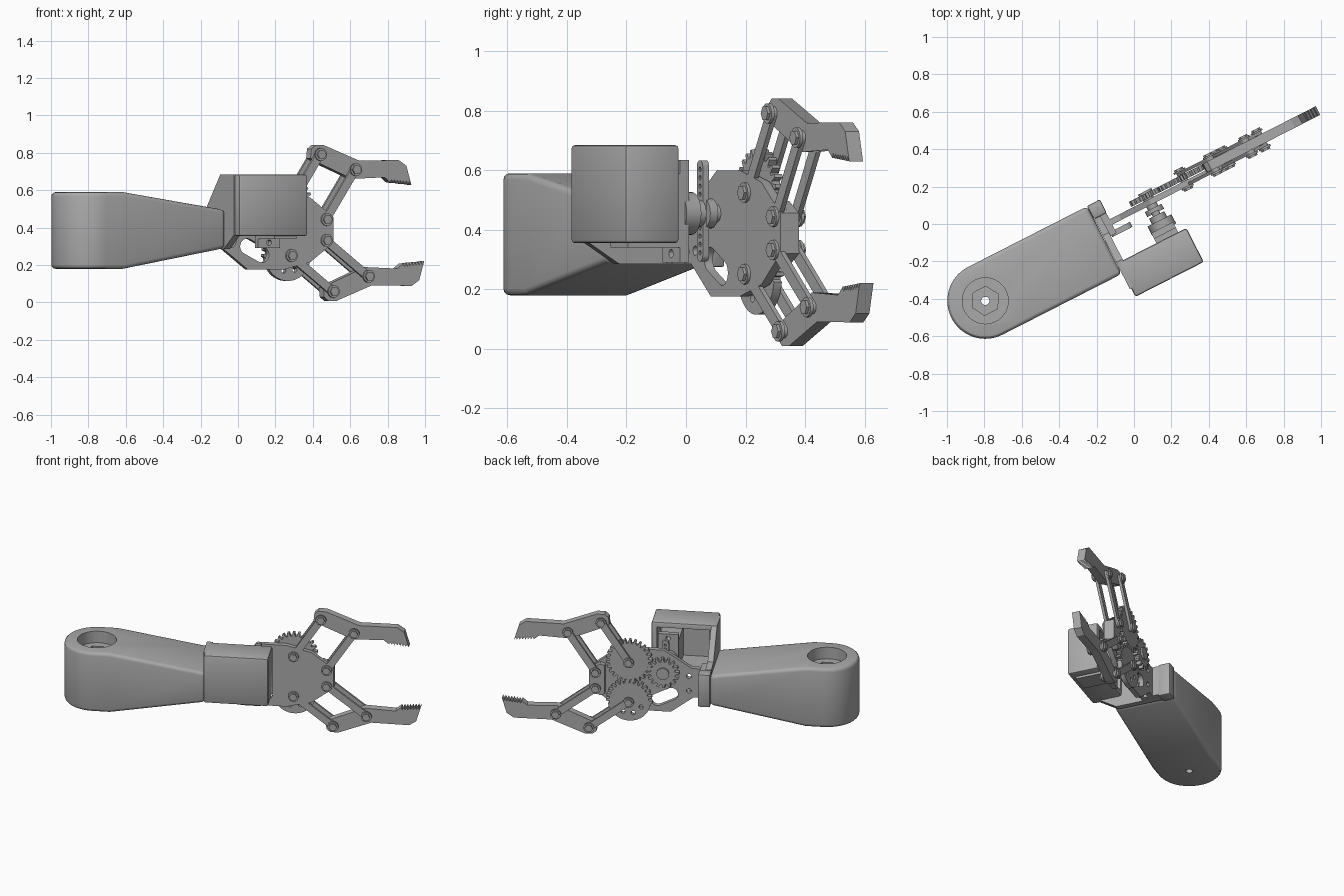
import bpy, bmesh
from math import sin, cos, pi, radians, atan2, hypot
from mathutils import Matrix, Vector

default = bpy.data.objects.get("Cube")
if default:
    bpy.data.objects.remove(default, do_unlink=True)

grey = bpy.data.materials.new("Machined Grey")
grey.use_nodes = True
grey.diffuse_color = (0.4, 0.4, 0.4, 1)
grey.node_tree.nodes["Principled BSDF"].inputs["Base Color"].default_value = (0.4, 0.4, 0.4, 1)

# The whole arm is built along local x, then turned about z
TURN = Matrix.Rotation(radians(27), 4, "Z")
parts = []


def make_object(name, bm):
    bmesh.ops.recalc_face_normals(bm, faces=bm.faces)
    mesh = bpy.data.meshes.new(name)
    bm.to_mesh(mesh)
    bm.free()
    mesh.materials.append(grey)
    obj = bpy.data.objects.new(name, mesh)
    obj.matrix_world = TURN
    bpy.context.collection.objects.link(obj)
    parts.append(obj)
    return obj


def prism_mesh(outline, start, end, axis="y"):
    """Extrude a 2D outline along one axis."""
    place = {"x": lambda a, b: (start, a, b),
             "y": lambda a, b: (a, start, b),
             "z": lambda a, b: (a, b, start)}[axis]
    bm = bmesh.new()
    face = bm.faces.new([bm.verts.new(place(a, b)) for a, b in outline])
    new = bmesh.ops.extrude_face_region(bm, geom=[face])["geom"]
    shift = Vector([(end - start) * (axis == k) for k in "xyz"])
    bmesh.ops.translate(bm, vec=shift, verts=[g for g in new if isinstance(g, bmesh.types.BMVert)])
    return bm


def prism(name, outline, start, end, axis="y"):
    return make_object(name, prism_mesh(outline, start, end, axis))


def circle(center, radius, sides=28, first=0.0, sweep=2 * pi, closed=True):
    steps = sides if closed else sides - 1
    return [(center[0] + radius * cos(first + sweep * i / steps),
             center[1] + radius * sin(first + sweep * i / steps)) for i in range(sides)]


def capsule(a, b, radius):
    ang = atan2(b[1] - a[1], b[0] - a[0])
    return (circle(b, radius, 10, ang - pi / 2, pi, False)
            + circle(a, radius, 10, ang + pi / 2, pi, False))


def rect(a0, a1, b0, b1):
    return [(a0, b0), (a1, b0), (a1, b1), (a0, b1)]


def apply_modifiers(obj):
    bpy.context.view_layer.objects.active = obj
    for mod in list(obj.modifiers):
        bpy.ops.object.modifier_apply(modifier=mod.name)


def bevel(obj, width, segments=3):
    mod = obj.modifiers.new("Round", "BEVEL")
    mod.width, mod.segments, mod.limit_method = width, segments, "ANGLE"
    mod.angle_limit = radians(40)
    apply_modifiers(obj)


def cut(obj, outline, start, end, axis="y"):
    cutter = prism("cutter", outline, start, end, axis)
    cutter.hide_render = True
    mod = obj.modifiers.new("Cut", "BOOLEAN")
    mod.operation, mod.object, mod.solver = "DIFFERENCE", cutter, "EXACT"
    apply_modifiers(obj)
    parts.remove(cutter)
    bpy.data.objects.remove(cutter, do_unlink=True)


# Tapered arm housing with a nut recess and a through hole
pivot = (-0.895, -0.005)
HALF, BEND, END = 0.203, -0.787, -0.18
plan = circle(pivot, HALF, 33, pi / 2, pi, False)
plan += [(END, pivot[1] - HALF), (END, pivot[1] + HALF)]
bm = prism_mesh(plan, 0.18, 0.59, "z")
bmesh.ops.bisect_plane(bm, geom=bm.verts[:] + bm.edges[:] + bm.faces[:],
                       plane_co=(BEND, 0, 0), plane_no=(1, 0, 0))
for v in bm.verts:
    if v.co.x > END - 0.01:
        v.co.z = 0.29 if v.co.z < 0.4 else 0.495
arm = make_object("arm_housing", bm)
bevel(arm, 0.022)
cut(arm, circle(pivot, 0.123, 40), 0.51, 0.7, "z")
cut(arm, circle(pivot, 0.078, 6), 0.47, 0.7, "z")
cut(arm, circle(pivot, 0.022, 20), 0.1, 0.7, "z")

# Motor box, open at the back, with the side wall that joins the arm
box = prism("motor_box", rect(-0.17, 0.24, 0.355, 0.685), -0.35, -0.146)
bevel(box, 0.012, 2)
cut(box, rect(-0.13, 0.205, 0.39, 0.65), -0.31, 0.0)
prism("side_wall", [(-0.3, 0.36), (-0.3, 0.684), (-0.14, 0.684), (0.02, 0.51), (0.12, 0.5),
                    (0.12, 0.285), (-0.18, 0.285)], -0.178, -0.14, "x")
mount = prism("mount_block", rect(-0.18, -0.103, 0.275, 0.5), 0.12, 0.2)
bevel(mount, 0.008, 2)
prism("mount_flange", rect(-0.15, -0.105, 0.285, 0.49), 0.0, 0.13)
lug = prism("mount_lug", capsule((-0.1, 0.326), (-0.05, 0.326), 0.036), -0.01, 0.02)
cut(lug, circle((-0.05, 0.326), 0.015, 16), -0.1, 0.1)

# Servo motor with its flange, shaft and perforated horn
shaft = (0.13, 0.455)
prism("servo_body", rect(0.06, 0.19, 0.34, 0.59), -0.315, -0.1)
flange = prism("servo_flange", rect(0.06, 0.19, 0.29, 0.635), -0.12, -0.085)
for z in (0.32, 0.605):
    cut(flange, circle((0.125, z), 0.015, 14), -0.2, 0)
prism("servo_collar", circle(shaft, 0.072), -0.1, -0.045)
prism("servo_shaft", circle(shaft, 0.045), -0.06, -0.012)
horn = prism("servo_horn", capsule((0.13, 0.315), (0.13, 0.612), 0.022), -0.014, 0.01)
for k in range(-5, 6):
    if abs(k) > 1:
        cut(horn, circle((0.13, 0.463 + k * 0.028), 0.008, 10), -0.1, 0.1)
prism("horn_hub", circle(shaft, 0.05), 0.0, 0.03)
prism("drive_spindle", circle(shaft, 0.03), 0.02, 0.13)

# Gripper base plate with slot and mounting holes
MID = 0.388
base = prism("base_plate", [(-0.125, 0.285), (-0.06, 0.285), (0.085, 0.176), (0.3, 0.176),
                            (0.46, 0.216), (0.6, 0.32), (0.6, 0.456), (0.46, 0.56), (0.3, 0.6),
                            (0.13, 0.6), (-0.05, 0.485), (-0.125, 0.485)], 0.05, 0.082)
cut(base, capsule((0.08, 0.3), (0.17, 0.255), 0.042), 0, 0.2)
for z in (0.33, 0.43):
    cut(base, circle((-0.03, z), 0.016, 14), 0, 0.2)
prism("base_nose", [(0.5, 0.29), (0.53, 0.28), (0.6, 0.32), (0.6, 0.456), (0.53, 0.496),
                    (0.5, 0.486)], 0.08, 0.12)


# Spur gears, toothed over all or part of the rim
def gear(name, center, radius, teeth, depth, first, toothed):
    points = []
    for i in range(teeth):
        pitch = 2 * pi / teeth
        for frac, r in ((0, -1), (0.3, -1), (0.45, 1), (0.8, 1)):
            ang = first + (i + frac) * pitch
            rad = radius + (depth * r if i < toothed else 0)
            points.append((center[0] + rad * cos(ang), center[1] + rad * sin(ang)))
    return prism(name, points, 0.088, 0.118)


gear_top, gear_low = (0.345, MID + 0.137), (0.345, MID - 0.137)
gear("drive_gear", shaft, 0.09, 16, 0.012, 0.1, 16)
gear("upper_gear", gear_top, 0.136, 26, 0.012, 0.0, 26)
lower = gear("lower_gear", gear_low, 0.136, 26, 0.012, -0.15, 14)
for a in (3.6, 4.4, 5.2):
    cut(lower, circle(circle(gear_low, 0.085, 1, a)[0], 0.014, 12), 0, 0.2)
prism("drive_gear_cap", circle(shaft, 0.04), 0.11, 0.13)


# Pivot pin with bosses and hexagonal heads on both ends
def pin(name, at):
    prism(name + "_shaft", circle(at, 0.022, 16), 0.04, 0.15)
    for side, (v0, v1, v2) in (("front", (0.052, 0.04, 0.03)), ("back", (0.136, 0.146, 0.156))):
        prism(f"{name}_{side}_boss", circle(at, 0.034, 24), v0, v1)
        prism(f"{name}_{side}_head", circle(at, 0.026, 6), v1, v2)


# Finger outline measured from its rear pin, with a serrated gripping edge
finger = [(-0.05, -0.02), (-0.045, 0.03), (-0.02, 0.05), (0.03, 0.05), (0.24, -0.032),
          (0.48, -0.03), (0.525, -0.06)]
tip, heel, TEETH = Vector((0.555, -0.162)), Vector((0.43, -0.15)), 7
for i in range(TEETH):
    finger.append(tuple(tip.lerp(heel, i / TEETH)))
    finger.append(tuple(tip.lerp(heel, (i + 0.7) / TEETH) + Vector((0, 0.018))))
finger += [tuple(heel), (0.395, -0.122), (0.2, -0.13), (0.01, -0.05)]

# Two fingers on parallel links; the lower one mirrors the upper but swings wider
SPAN = Vector((0.211, 0.081))
for label, side, root, reach in (("upper", 1, gear_top, (0.175, 0.266)),
                                 ("lower", -1, gear_low, (0.252, 0.192))):
    swing = Vector((reach[0], side * reach[1]))
    rear = Vector(root)
    front = rear + Vector((SPAN.x, -side * SPAN.y))
    knuckle = rear + swing
    shape = [(knuckle.x + a, knuckle.y + side * b) for a, b in finger]
    jaw = prism(f"{label}_finger", shape, 0.068, 0.12)
    for place, joint in (("rear", rear), ("front", front)):
        far = joint + swing
        for face, v0, v1 in (("front", 0.05, 0.067), ("back", 0.121, 0.138)):
            prism(f"{label}_{place}_{face}_link", capsule(joint, far, 0.023), v0, v1)
        pin(f"{label}_{place}_root_pin", joint)
        pin(f"{label}_{place}_tip_pin", far)

# Smooth round surfaces while keeping edges crisp
bpy.ops.object.select_all(action="DESELECT")
for obj in parts:
    obj.select_set(True)
bpy.context.view_layer.objects.active = arm
bpy.ops.object.shade_smooth_by_angle(angle=radians(30))
